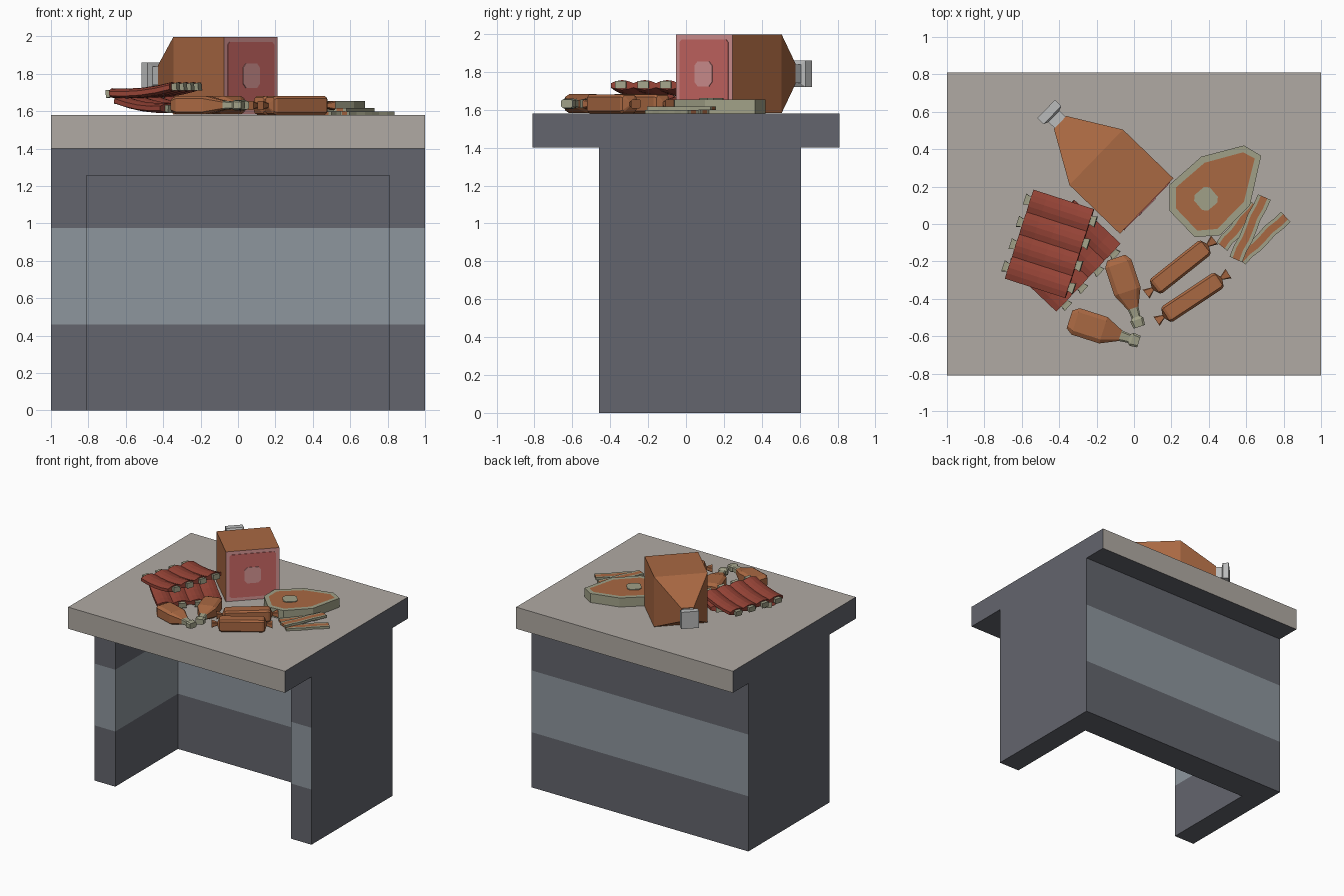
import bpy, bmesh, math
from mathutils import Matrix, Vector

if "Cube" in bpy.data.objects:
    bpy.data.objects.remove(bpy.data.objects["Cube"])


def mat(name, r, g, b):
    m = bpy.data.materials.new(name)
    m.diffuse_color = [((c / 255 + 0.055) / 1.055) ** 2.4 for c in (r, g, b)] + [1]
    m.use_nodes = True
    m.node_tree.nodes["Principled BSDF"].inputs["Base Color"].default_value = m.diffuse_color
    return m


BEIGE = mat("beige_top", 176, 170, 163)
DARK = mat("dark_grey", 99, 101, 109)
STRIPE = mat("blue_grey_stripe", 141, 150, 157)
ORANGE = mat("cooked_meat", 169, 104, 66)
RED = mat("rib_red", 149, 67, 54)
FAT = mat("fat_and_bone", 160, 160, 135)
PINK = mat("raw_pink", 204, 105, 102)
PALE = mat("pale_pink", 216, 150, 149)
BONE = mat("ham_bone_grey", 186, 187, 187)
TOP = 1.58


def finish(name, bm, mats, M=Matrix()):
    bmesh.ops.recalc_face_normals(bm, faces=bm.faces)
    me = bpy.data.meshes.new(name)
    bm.to_mesh(me)
    bm.free()
    for m in mats:
        me.materials.append(m)
    me.transform(M)
    ob = bpy.data.objects.new(name, me)
    bpy.context.collection.objects.link(ob)
    return ob


def loft_bm(rings, segs=None, caps=(0, 0)):
    """Skin a list of equal-length point rings; segs gives a material per band."""
    bm = bmesh.new()
    vs = [[bm.verts.new(p) for p in r] for r in rings]
    n = len(vs[0])
    for k in range(len(vs) - 1):
        for i in range(n):
            j = (i + 1) % n
            f = bm.faces.new((vs[k][i], vs[k][j], vs[k + 1][j], vs[k + 1][i]))
            f.material_index = segs[k] if segs else 0
    bm.faces.new(vs[0]).material_index = caps[0]
    bm.faces.new(vs[-1]).material_index = caps[1]
    return bm


def prism_bm(pts, z0, z1):
    return loft_bm([[(x, y, z) for x, y in pts] for z in (z0, z1)])


def rect(x0, x1, y0, y1):
    return [(x0, y0), (x1, y0), (x1, y1), (x0, y1)]


def section(t, w, h, c):
    """Chamfered rectangle across the local x axis (c = 0 is a plain rectangle)."""
    if c == 0:
        q = [(w, h), (-w, h), (-w, -h), (w, -h)]
    else:
        a, b = w * (1 - c), h * (1 - c)
        q = [(w, b), (a, h), (-a, h), (-w, b), (-w, -b), (-a, -h), (a, -h), (w, -b)]
    return [(t, y, z) for y, z in q]


def along(p, q, z):
    """Frame at p with local x pointing to q."""
    return Matrix.Translation((p[0], p[1], z)) @ Matrix.Rotation(
        math.atan2(q[1] - p[1], q[0] - p[0]), 4, 'Z')


def spindle(name, prof, c, mats, M, segs=None, caps=(0, 0)):
    return finish(name, loft_bm([section(*p, c) for p in prof], segs, caps), mats, M)


# Counter top: dark ends and underside
bm = prism_bm(rect(-1, 1, -0.81, 0.81), 1.40, TOP)
bmesh.ops.recalc_face_normals(bm, faces=bm.faces)
for f in bm.faces:
    f.material_index = int(abs(f.normal.x) > 0.5 or f.normal.z < -0.5)
finish("counter_top", bm, [BEIGE, DARK])

# U-shaped base with a painted band everywhere but the outer ends
F, I, B = -0.46, 0.365, 0.607
bm = prism_bm([(-1, F), (-0.81, F), (-0.81, I), (0.81, I), (0.81, F), (1, F),
               (1, B), (-1, B)], 0, 1.40)
for z in (0.46, 0.975):
    bmesh.ops.bisect_plane(bm, geom=bm.verts[:] + bm.edges[:] + bm.faces[:],
                           plane_co=(0, 0, z), plane_no=(0, 0, 1))
for f in bm.faces:
    c = f.calc_center_median()
    f.material_index = int(0.46 < c.z < 0.975 and abs(c.x) < 0.99)
finish("counter_base", bm, [DARK, STRIPE])
finish("lintel", prism_bm(rect(-0.81, 0.81, F, I), 1.255, 1.40), [DARK])

# Large ham, cut face forward, bone at the back
HZ = 1.79
M = along((0.0675, 0.096), (-0.395, 0.543), HZ)
spindle("ham", [(0, .206, .208), (.375, .206, .208), (.643, .048, .055)], 0,
        [ORANGE, PALE], M, caps=(1, 0))
spindle("ham_cut_meat", [(-.004, .178, .18), (.001, .178, .18)], .08, [PINK], M)
spindle("ham_cut_bone", [(-.008, .064, .066), (.001, .064, .066)], .35, [PALE], M)
spindle("ham_bone", [(.63, .042, .05), (.69, .042, .05), (.70, .068, .07),
                     (.747, .068, .07)], 0, [BONE], M)

# Steak with a fat rim and round bone
bm = prism_bm([(.36, .36), (.588, .42), (.68, .365), (.62, .10), (.46, -.06),
               (.325, -.07), (.19, .07), (.19, .21)], TOP, 1.655)
bmesh.ops.recalc_face_normals(bm, faces=bm.faces)
top = [f for f in bm.faces if f.normal.z > 0.9]
bmesh.ops.inset_region(bm, faces=top, thickness=0.037)
for f in top:
    f.material_index = 1
finish("steak", bm, [FAT, ORANGE])
M = Matrix.Translation((.385, .135, 1.655)) @ Matrix.Rotation(-math.pi / 2, 4, 'Y')
M = Matrix.Translation((.385, .135, 0)) @ Matrix.Rotation(0.7, 4, 'Z') \
    @ Matrix.Translation((-.385, -.135, 0)) @ M
spindle("steak_bone", [(-.002, .055, .055), (.006, .055, .055)], .4, [FAT], M)


# Rib racks: scalloped slab lofted across its width, bones through each ridge
def rib_rack(name, x, y, z, xdir, tilt):
    M = (Matrix.Translation((x, y, z))
         @ Matrix.Rotation(math.atan2(xdir[1], xdir[0]), 4, 'Z')
         @ Matrix.Rotation(tilt, 4, 'X'))
    rings = []
    for w in (-.17, -.09, 0, .09, .17):
        lift = 0.014 * (w / .17) ** 2
        up, low = [], []
        for i in range(17):
            u = i / 16
            s = abs(math.sin(4 * math.pi * u))
            up.append(((u - .5) * .50, w, lift + .012 + .016 * s))
            low.append(((u - .5) * .50, w, lift - .012 - .012 * s))
        rings.append(up + low[::-1])
    finish(name, loft_bm(rings), [RED], M)
    for i in range(4):
        cx = (i - 1.5) * .125
        for s in (-1, 1):
            R = M @ Matrix.Translation((cx, 0, .014)) @ Matrix.Rotation(s * math.pi / 2, 4, 'Z')
            spindle(f"{name}_bone", [(.14, .024, .018), (.18, .024, .018), (.2, .03, .021)],
                    0, [FAT], R)


rib_rack("lower_rib_rack", -.369, -.168, 1.622, (-.687, -.727), -.12)
rib_rack("upper_rib_rack", -.45, -.107, 1.698, (-.307, -.952), .10)

# Drumsticks
for p, q in (((-.095, -.18), (.025, -.54)), ((-.345, -.51), (.03, -.63))):
    spindle("drumstick", [(0, .05, .035), (.035, .074, .05), (.19, .074, .05), (.285, .03, .024),
                          (.335, .024, .02), (.35, .037, .027), (.39, .032, .022)],
            .3, [ORANGE, FAT], along(p, q, 1.632), [0, 0, 0, 1, 1, 1], (0, 1))

# Sausages with pinched, flared ends
for p, q in (((.065, -.375), (.43, -.085)), ((.12, -.52), (.505, -.265))):
    L = math.dist(p, q)
    half = [(0, .03, .024), (.045, .01, .012), (.06, .043, .043), (.075, .05, .05)]
    prof = half + [(L - t, w, h) for t, w, h in half[::-1]]
    spindle("sausage", prof, .25, [ORANGE], along(p, q, 1.631))


# Bacon strips: fat along both edges, meat in the middle, slightly wavy
def bacon(p, q, z):
    L = math.dist(p, q)
    M = along(p, q, z)
    for y0, y1, m in ((-.037, -.018, FAT), (-.018, .02, ORANGE), (.02, .037, FAT)):
        rings = []
        for i in range(7):
            d = .004 * math.sin(i * 2)
            rings.append([(L * i / 6, y0 + d, 0), (L * i / 6, y1 + d, 0),
                          (L * i / 6, y1 + d, .018), (L * i / 6, y0 + d, .018)])
        finish("bacon_strip", loft_bm(rings), [m], M)


bacon((.47, -.12), (.65, .10), TOP)
bacon((.57, -.19), (.81, .04), TOP)
bacon((.545, -.19), (.695, .145), TOP + .018)
